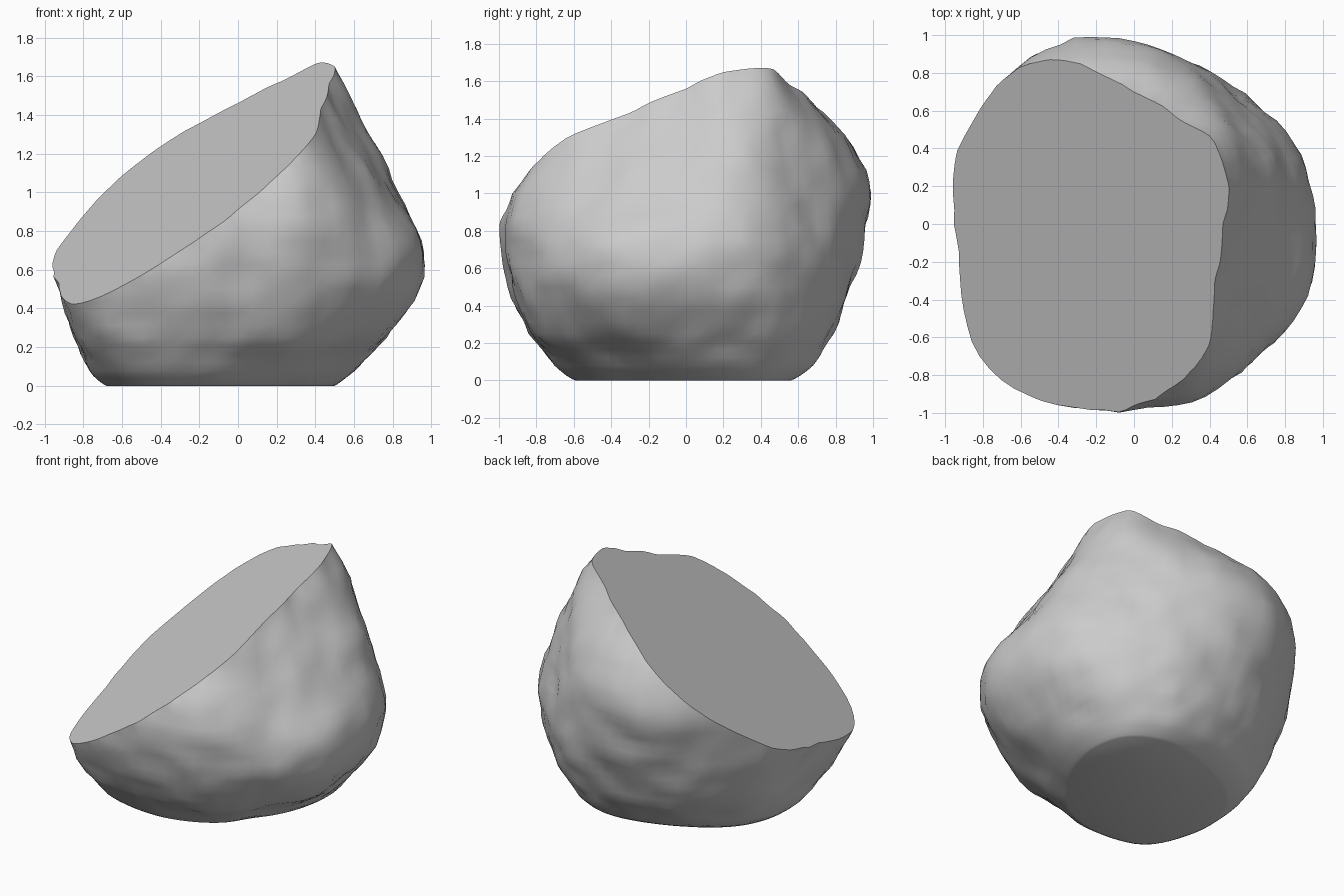
import bpy, bmesh, math
from mathutils import Vector, noise

if "Cube" in bpy.data.objects:
    bpy.data.objects.remove(bpy.data.objects["Cube"])

# Boulder side profiles: radius at each height, every 22.5 degrees from +x
LEVELS = [0, .08, .25, .5, .75, 1.0, 1.25, 1.5, 1.75]
PROFILES = [
    [.46, .59, .77, .93, .94, .82, .66, .51, .42],
    [.54, .64, .79, .93, .95, .88, .77, .62, .50],
    [.62, .71, .82, .90, .89, .84, .78, .70, .57],
    [.60, .71, .81, .89, .90, .88, .82, .67, .52],
    [.54, .67, .78, .88, .95, .97, .88, .68],
    [.51, .66, .79, .90, .98, 1.03, .94, .80],
    [.54, .69, .81, .91, .99, 1.02],
    [.61, .75, .86, .96, 1.01],
    [.67, .77, .84, .93, .99],
    [.71, .81, .90, .99],
    [.74, .86, 1.0, 1.12],
    [.64, .76, .90, 1.01, 1.05],
    [.55, .66, .82, .93, .99, .94, .75],
    [.48, .61, .81, .93, .98, .95, .81, .70],
    [.41, .55, .77, .93, .95, .84, .69, .53],
    [.42, .55, .78, .97, .97, .80, .64, .49],
]
SIDES, SUB = 80, 4


def spline(a, b, c, d, t):
    return b + .5 * t * (c - a + t * (2*a - 5*b + 4*c - d + t * (3*(b - c) + d - a)))


def along(values, i, t):
    n = len(values) - 1
    return spline(*(values[max(0, min(n, i + k))] for k in (-1, 0, 1, 2)), t)


def radius(angle_pos, i, t):
    j = int(angle_pos)
    return spline(*(along(PROFILES[(j + k) % 16], i, t) for k in (-1, 0, 1, 2)), angle_pos - j)


# Loft the rough stone from the profiles, rounding off the foot
bm = bmesh.new()
rings = []
for i in range(len(LEVELS) - 1):
    for s in range(SUB + (i == len(LEVELS) - 2)):
        t = s / SUB
        rise = t ** 1.6 if i == 0 else t
        z = LEVELS[i] + (LEVELS[i + 1] - LEVELS[i]) * rise
        ring = []
        for k in range(SIDES):
            a = 2 * math.pi * k / SIDES
            r = radius(k * 16 / SIDES, i, t)
            p = Vector((r * math.cos(a), r * math.sin(a), z))
            bump = .022 * noise.noise(p * 3.5) + .018 * noise.noise(p * 8)
            r += bump * min(1, z * 6)
            ring.append(bm.verts.new((r * math.cos(a), r * math.sin(a), z)))
        rings.append(ring)
for lo, hi in zip(rings, rings[1:]):
    for k in range(SIDES):
        n = (k + 1) % SIDES
        bm.faces.new((lo[k], lo[n], hi[n], hi[k]))
bm.faces.new(rings[0][::-1])
bm.faces.new(rings[-1])

# Slice off the top with one slanted flat cut
cut = bmesh.ops.bisect_plane(
    bm, geom=bm.verts[:] + bm.edges[:] + bm.faces[:], dist=1e-5,
    plane_co=(0, 0, 1.23), plane_no=Vector((-.70, -.3315, 1)).normalized(), clear_outer=True)
rim = [e for e in cut['geom_cut'] if isinstance(e, bmesh.types.BMEdge)]
bmesh.ops.contextual_create(bm, geom=rim)
bmesh.ops.recalc_face_normals(bm, faces=bm.faces[:])

mesh = bpy.data.meshes.new("cut_boulder")
bm.to_mesh(mesh)
bm.free()
obj = bpy.data.objects.new("cut_boulder", mesh)
bpy.context.collection.objects.link(obj)
bpy.context.view_layer.objects.active = obj
obj.select_set(True)
bpy.ops.object.shade_smooth_by_angle(angle=math.radians(35))
